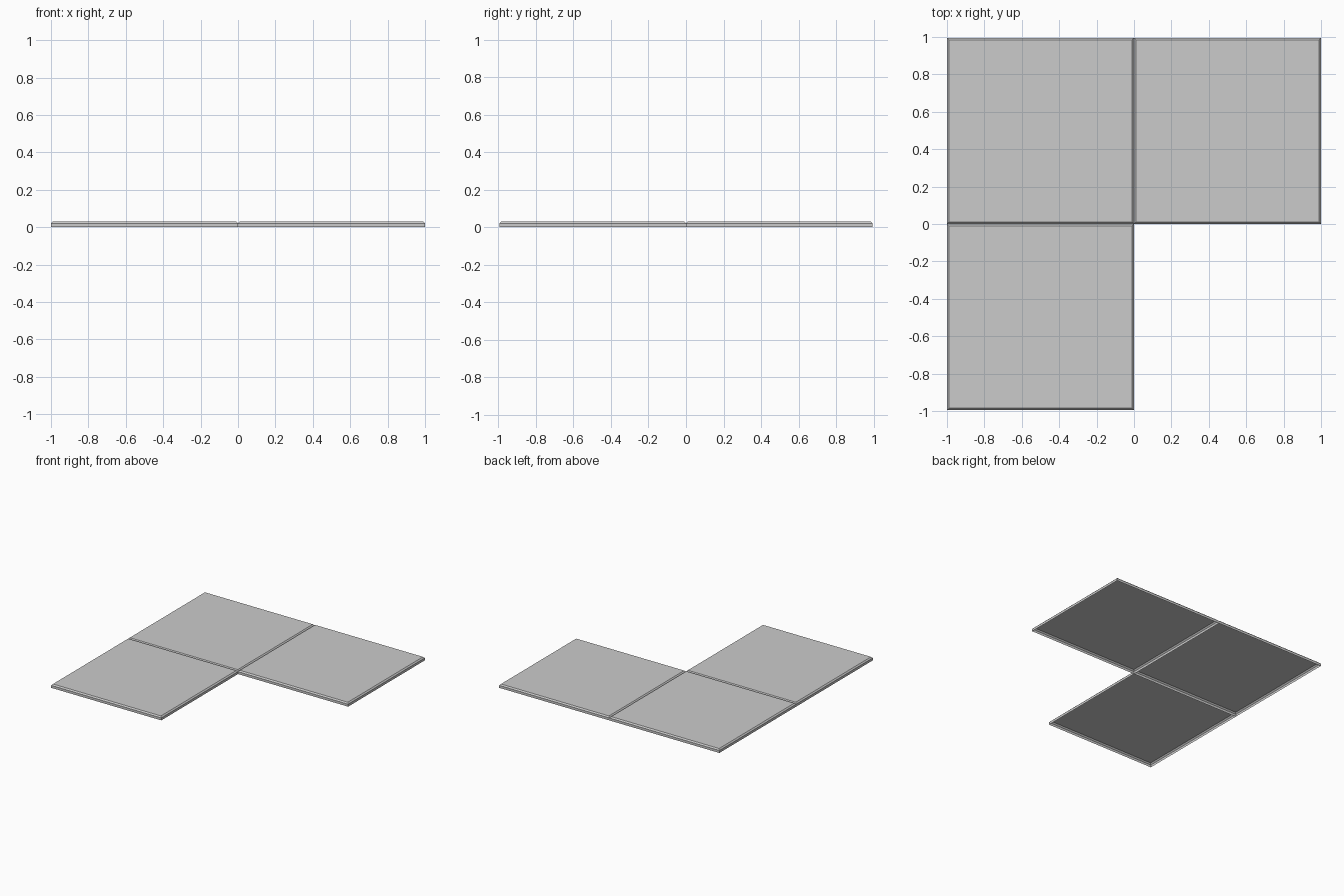
import bpy, bmesh

if "Cube" in bpy.data.objects:
    bpy.data.objects.remove(bpy.data.objects["Cube"])

H, EDGE, INSET = 0.03, 0.02, 0.01


def tile(name, x0, x1, y0, y1):
    # thin open-bottomed plate: vertical rim, chamfer, flat top
    bm = bmesh.new()
    rings = []
    for z, i in ((0, 0), (EDGE, 0), (H, INSET)):
        rings.append([bm.verts.new(p) for p in (
            (x0 + i, y0 + i, z), (x1 - i, y0 + i, z),
            (x1 - i, y1 - i, z), (x0 + i, y1 - i, z))])
    for a, b in zip(rings, rings[1:]):
        for k in range(4):
            n = (k + 1) % 4
            bm.faces.new((a[k], a[n], b[n], b[k]))
    bm.faces.new(rings[-1])
    me = bpy.data.meshes.new(name)
    bm.to_mesh(me)
    bm.free()
    bpy.context.collection.objects.link(bpy.data.objects.new(name, me))


# L-shaped arrangement of three floor tiles
tile("back_left_tile", -1, 0, 0, 0.995)
tile("back_right_tile", 0, 1, 0, 0.995)
tile("front_left_tile", -1, 0, -0.995, 0)
